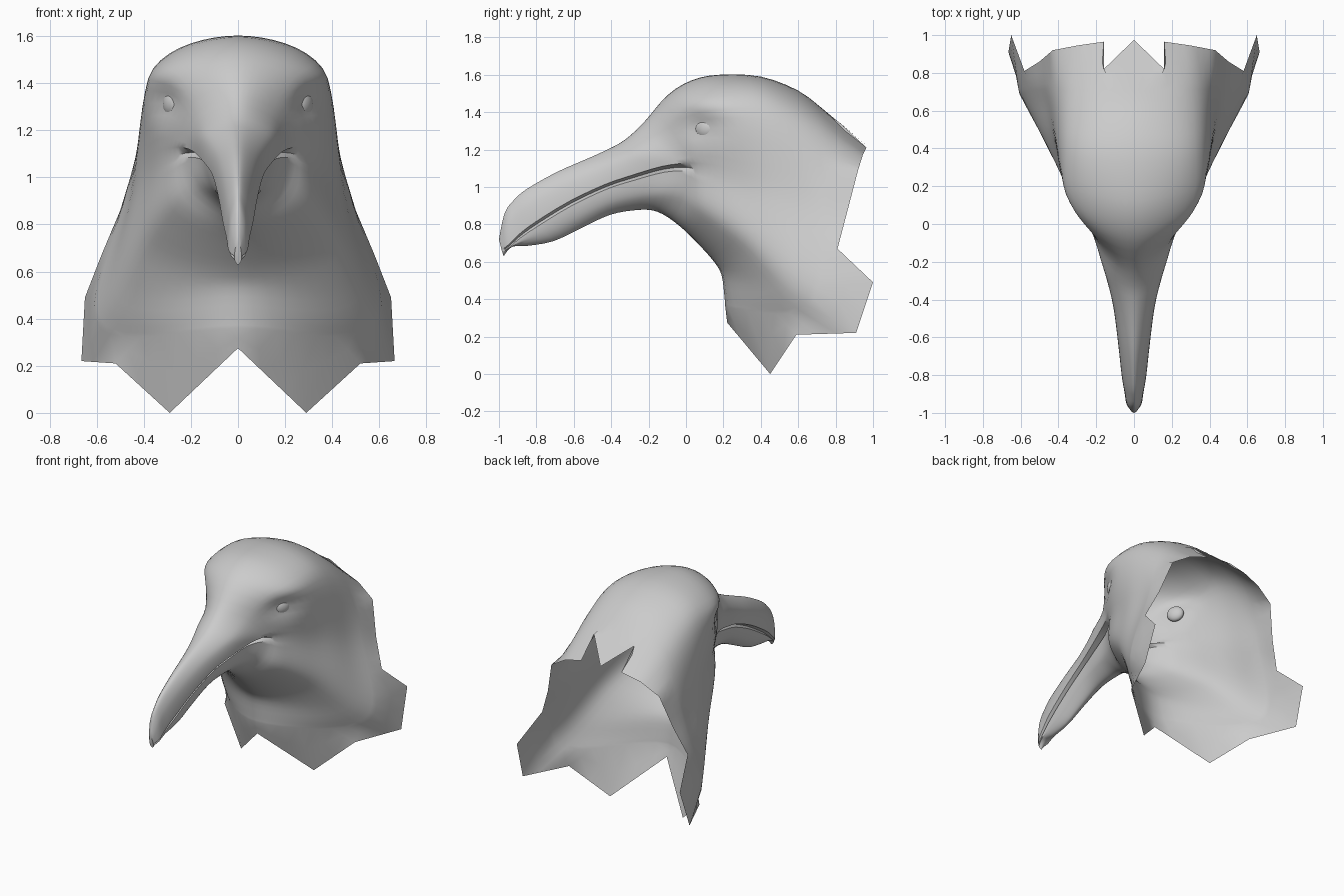
import bpy, bmesh, math
from mathutils import Vector as V

if "Cube" in bpy.data.objects:
    bpy.data.objects.remove(bpy.data.objects["Cube"])

SEG = 8    # samples between the five control points of a half ring
STEP = 3   # samples between stations


def spline(p0, p1, p2, p3, t):
    return 0.5 * (2*p1 + (p2-p0)*t + (2*p0-5*p1+4*p2-p3)*t*t + (3*p1-p0-3*p2+p3)*t**3)


def flip(p):
    return V((-p.x, p.y, p.z))


def half_ring(ctrl, pinch, slim):
    # top -> upper side -> side -> lower side -> bottom, optional mouth crease at the side
    c = [flip(ctrl[1])] + ctrl + [flip(ctrl[3])]
    pts = [spline(*c[i:i+4], k/SEG) for i in range(4) for k in range(SEG)] + [ctrl[4].copy()]
    pts[2*SEG].x *= pinch
    for p in pts[2*SEG+1:]:
        p.x *= slim
    return pts


# beak stations: top (y, z), lip (x, y, z), underside (y, z)
beak = [
    (-1.0, .72, .015, -.985, .66, -.975, .63),
    (-.97, .86, .04, -.95, .68, -.93, .68),
    (-.92, .93, .05, -.89, .735, -.85, .685),
    (-.85, .99, .065, -.80, .80, -.71, .71),
    (-.69, 1.08, .085, -.62, .91, -.56, .78),
    (-.53, 1.15, .11, -.43, 1.0, -.41, .85),
    (-.42, 1.20, .145, -.28, 1.05, -.28, .875),
    (-.33, 1.25, .19, -.12, 1.095, -.18, .875),
]
# head stations: top (y, z), brow, cheek, neck side (x, y, z), throat (y, z)
head = [
    (-.23, 1.34, .165, -.13, 1.28, .24, .0, 1.105, .18, -.04, .94, -.1, .84),
    (-.10, 1.49, .26, -.01, 1.40, .28, .07, 1.09, .25, .05, .88, -.01, .77),
    (.03, 1.57, .325, .10, 1.44, .335, .18, 1.07, .32, .17, .80, .08, .68),
    (.18, 1.60, .355, .25, 1.46, .385, .32, 1.02, .39, .31, .69, .15, .60),
    (.40, 1.59, .355, .42, 1.455, .43, .47, .98, .455, .43, .56, .19, .53),
    (.60, 1.515, .345, .60, 1.38, .46, .63, .92, .525, .55, .44, .205, .42),
    (.74, 1.41, .33, .75, 1.29, .49, .74, .88, .585, .66, .36, .21, .36),
]
# jagged open rim: ring index, x, y, z
rim = [(0, 0, .975, 1.215), (3, .16, .82, 1.345), (4, .16, .965, 1.21), (8, .3, .945, 1.17),
       (12, .43, .92, 1.09), (16, .5, .86, .86), (19, .58, .81, .67), (22, .65, 1.0, .49),
       (24, .665, .91, .22), (27, .52, .59, .21), (29, .29, .45, 0), (32, 0, .22, .275)]

rings = []
for n, (ty, tz, sx, sy, sz, by, bz) in enumerate(beak):
    T, S, B = V((0, ty, tz)), V((sx, sy, sz)), V((0, by, bz))
    U, L = T.lerp(S, .35), S.lerp(B, .65)
    U.x, L.x = sx*.75, sx*.75
    rings.append(half_ring([T, U, S, L, B], .55 if n else 1, .85 if n else 1))
for n, h in enumerate(head):
    ctrl = [V((0, *h[:2])), V(h[2:5]), V(h[5:8]), V(h[8:11]), V((0, *h[11:]))]
    rings.append(half_ring(ctrl, .84 if n == 0 else .97 if n == 1 else 1, .94 if n == 0 else 1))

# smooth lengthwise, then a straight run to the rim
rows = []
for i in range(len(rings)-1):
    a, b, c = rings[max(i-1, 0)], rings[i], rings[i+1]
    d = rings[min(i+2, len(rings)-1)]
    for k in range(STEP):
        rows.append([spline(*q, k/STEP) for q in zip(a, b, c, d)])
rows.append(rings[-1])
edge = []
for (i, *p), (j, *q) in zip(rim, rim[1:]):
    edge += [V(p).lerp(V(q), k/(j-i)) for k in range(j-i)]
edge.append(V(rim[-1][1:]))
rows += [[p.lerp(q, t) for p, q in zip(rings[-1], edge)] for t in (.5, 1)]

# eye socket and brow relief
eye = V((.3, .11, 1.335))
for row in rows:
    for p in row:
        d = math.hypot((p.y-eye.y+.03)/.11, (p.z-eye.z+.01)/.075)
        e = math.hypot((p.y-.15)/.14, (p.z-1.43)/.05)
        if p.x > .15:
            p.x += .012*math.exp(-e*e) - .04*math.exp(-d*d)

bm = bmesh.new()
grid = [[bm.verts.new(p) for p in row] for row in rows]
for r, s in zip(grid, grid[1:]):
    for i in range(len(r)-1):
        bm.faces.new((r[i], r[i+1], s[i+1], s[i]))
bm.faces.new(grid[0][::-1])
bmesh.ops.recalc_face_normals(bm, faces=bm.faces)
near = min(bm.verts, key=lambda v: (v.co-eye).length).co.copy()
me = bpy.data.meshes.new("bird_head")
bm.to_mesh(me)
bm.free()
ob = bpy.data.objects.new("bird_head", me)
bpy.context.collection.objects.link(ob)
mod = ob.modifiers.new("mirror", 'MIRROR')
mod.use_clip = True
mod.merge_threshold = .001

# eyeballs, sunk into the sockets
eyes = []
for side, name in ((1, "right_eye"), (-1, "left_eye")):
    bpy.ops.mesh.primitive_uv_sphere_add(segments=20, ring_count=12, radius=1,
                                         location=(side*(near.x-.018), near.y+.01, near.z))
    o = bpy.context.object
    o.name = name
    o.scale = (.035, .06, .055)
    o.rotation_euler = (0, 0, -side*.5)
    eyes.append(o)

for o in eyes + [ob]:
    bpy.ops.object.select_all(action='DESELECT')
    o.select_set(True)
    bpy.context.view_layer.objects.active = o
    bpy.ops.object.shade_smooth_by_angle(angle=math.radians(50))
